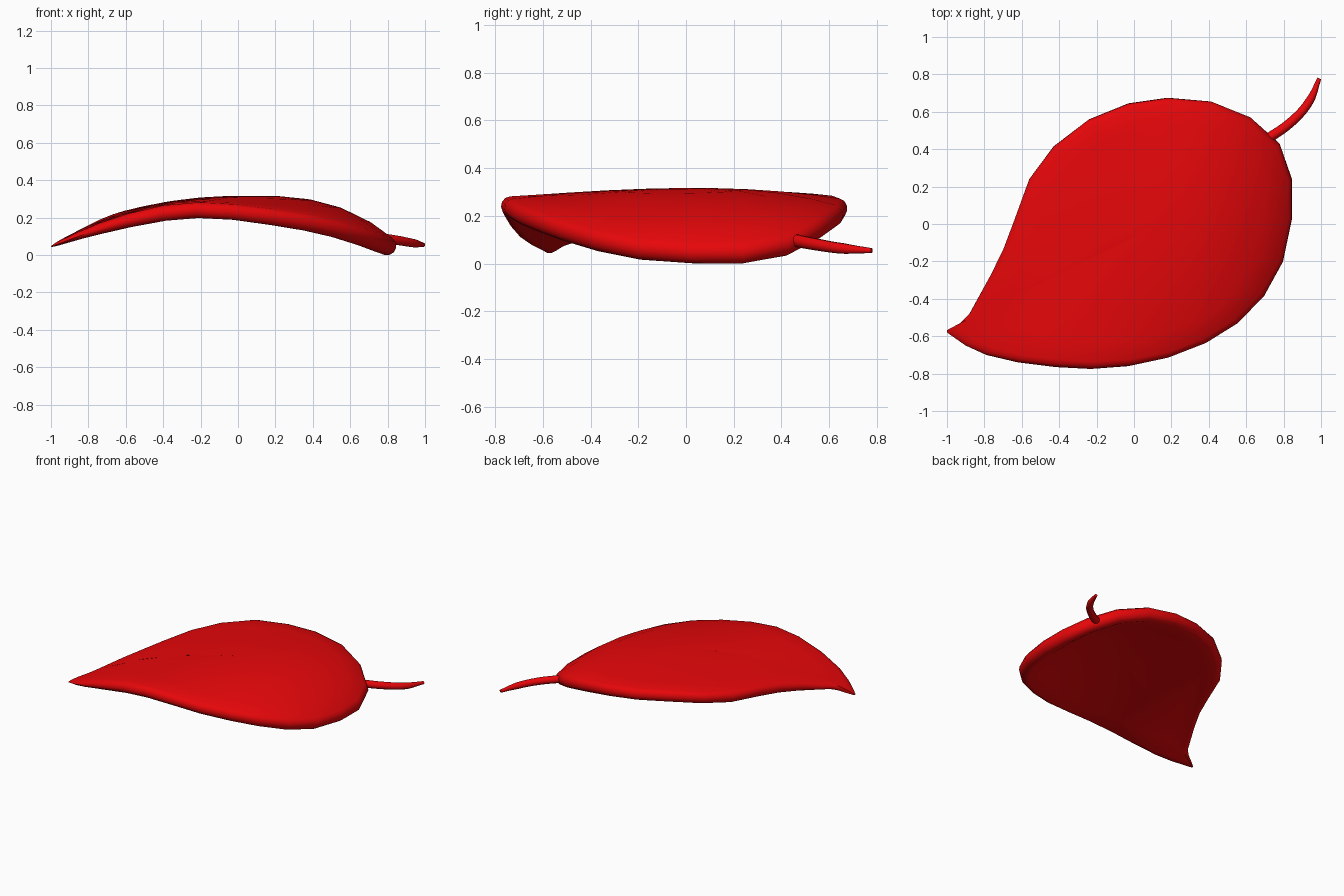
import bpy, bmesh
from math import sin, cos, radians
from mathutils import Vector

cube = bpy.data.objects.get("Cube")
if cube:
    bpy.data.objects.remove(cube)

red = bpy.data.materials.new("leaf red")
red.use_nodes = True
red.diffuse_color = (0.8, 0.002, 0.003, 1)
red.node_tree.nodes["Principled BSDF"].inputs["Base Color"].default_value = red.diffuse_color

TIP = Vector((-1, -0.58))
CENTRE = Vector((0.08, -0.03))

# Leaf outline, counter-clockwise from the tip
OUTLINE = [
    TIP, (-.9, -.65), (-.79, -.7), (-.62, -.74), (-.42, -.765), (-.23, -.775),
    (-.03, -.76), (.18, -.715), (.38, -.635), (.545, -.53), (.685, -.385),
    (.785, -.2), (.833, .03), (.833, .24), (.768, .43), (.615, .57), (.41, .655),
    (.18, .675), (-.03, .645), (-.24, .56), (-.43, .415), (-.56, .24),
    (-.64, .02), (-.7, -.14), (-.77, -.28), (-.88, -.48), (-.94, -.54), (-1, -.568)]


def height(x, y):
    """Middle surface: arched along x, drooping more at the broad end."""
    fall = 0.45 * x ** 3 if x > 0 else 0.22 * x * x
    droop = max(0.03, 0.09 + 0.21 * x)
    return 0.291 - fall - droop * y * y + 0.08 * max(0, x) * y


def leaf_point(p, scale, side):
    """Point at a fraction of the outline, offset along the surface normal."""
    x, y = CENTRE + (Vector(p) - CENTRE) * scale
    d = 0.01
    normal = Vector((height(x - d, y) - height(x + d, y),
                     height(x, y - d) - height(x, y + d), 2 * d)).normalized()
    grow = min(1, (Vector((x, y)) - TIP).length / 0.7)
    half = 0.007 + 0.035 * grow * (2 - grow) + 0.012 * max(0, x)
    return Vector((x, y, height(x, y))) + normal * half * side


# Leaf blade: rounded rim with rings closing in on both faces
rim = [(1 - 0.055 * (1 - cos(radians(a))), sin(radians(a))) for a in range(-90, 91, 30)]
inner = (0.2, 0.4, 0.6, 0.8)
rings = [(s, -1) for s in inner] + rim + [(s, 1) for s in reversed(inner)]

bm = bmesh.new()
loops = [[bm.verts.new(leaf_point(p, s, k)) for p in OUTLINE] for s, k in rings]
count = len(OUTLINE)
for low, high in zip(loops, loops[1:]):
    for i in range(count):
        j = (i + 1) % count
        bm.faces.new((low[i], low[j], high[j], high[i]))
for loop, side in ((loops[0], -1), (loops[-1], 1)):
    hub = bm.verts.new(leaf_point(CENTRE, 0, side))
    for i in range(count):
        bm.faces.new((loop[i], loop[(i + 1) % count], hub))
bmesh.ops.recalc_face_normals(bm, faces=bm.faces)
lowest = min(v.co.z for v in bm.verts)
print("lowest", lowest)
bmesh.ops.translate(bm, verts=bm.verts, vec=(0, 0, -lowest))
mesh = bpy.data.meshes.new("leaf_blade")
bm.to_mesh(mesh)
bm.free()
mesh.materials.append(red)
blade = bpy.data.objects.new("leaf_blade", mesh)
bpy.context.collection.objects.link(blade)

# Stem: tapered, gently curved tube
curve = bpy.data.curves.new("stem", "CURVE")
curve.dimensions = "3D"
curve.bevel_depth = 0.027
curve.bevel_resolution = 3
curve.resolution_u = 5
curve.use_fill_caps = True
path = [(.69, .44, .1, 1), (.84, .545, .08, .95), (.937, .655, .063, .85), (.991, .778, .054, .4)]
spline = curve.splines.new("BEZIER")
spline.bezier_points.add(len(path) - 1)
for point, (x, y, z, r) in zip(spline.bezier_points, path):
    point.co = (x, y, z)
    point.radius = r
    point.handle_left_type = point.handle_right_type = "AUTO"
curve.materials.append(red)
stem = bpy.data.objects.new("stem", curve)
bpy.context.collection.objects.link(stem)

# Smooth shading
bpy.ops.object.select_all(action="DESELECT")
stem.select_set(True)
bpy.context.view_layer.objects.active = stem
bpy.ops.object.convert(target="MESH")
blade.select_set(True)
bpy.ops.object.shade_smooth_by_angle(angle=radians(60))
